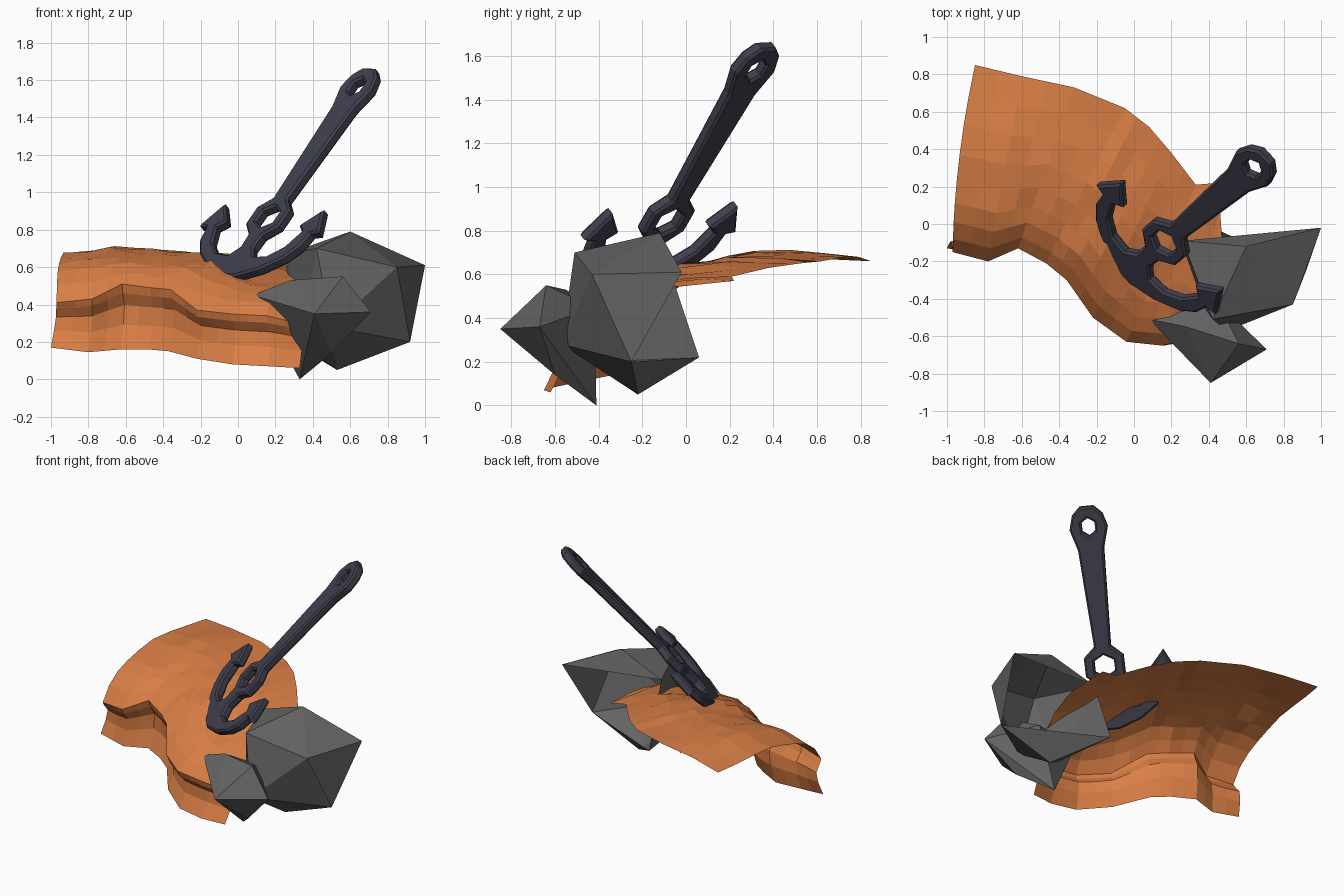
import bpy, bmesh, math, random
from mathutils import Vector, Matrix

if "Cube" in bpy.data.objects:
    bpy.data.objects.remove(bpy.data.objects["Cube"])

random.seed(4)


def material(name, rgb):
    m = bpy.data.materials.new(name)
    m.diffuse_color = (*rgb, 1)
    m.use_nodes = True
    m.node_tree.nodes["Principled BSDF"].inputs["Base Color"].default_value = m.diffuse_color
    return m


IRON = material("iron", (0.05, 0.05, 0.075))
STONE = material("stone", (0.125, 0.125, 0.125))
CLAY = material("orange", (0.70, 0.21, 0.06))


def add_mesh(name, bm, mat):
    me = bpy.data.meshes.new(name)
    bm.to_mesh(me)
    bm.free()
    me.materials.append(mat)
    ob = bpy.data.objects.new(name, me)
    bpy.context.collection.objects.link(ob)
    return ob


# Anchor: half outline in its own plane, mirrored, with two hexagonal holes
half = [(0.045, 1.065), (0.10, 1.01), (0.125, 0.92), (0.085, 0.78), (0.055, 0.13),
        (0.13, 0.06), (0.13, -0.06), (0.055, -0.13), (0.05, -0.22), (0.10, -0.28),
        (0.20, -0.27), (0.285, -0.20), (0.335, -0.09), (0.285, -0.05), (0.39, 0.07),
        (0.47, -0.09), (0.41, -0.10), (0.395, -0.19), (0.33, -0.28), (0.20, -0.37),
        (0.05, -0.425)]
outline = half + [(-x, y) for x, y in reversed(half)]


def hexagon(cy, rx, ry):
    return [(rx * math.sin(i * math.pi / 3), cy + ry * math.cos(i * math.pi / 3))
            for i in range(6)]


cu = bpy.data.curves.new("anchor", 'CURVE')
cu.dimensions = '2D'
cu.fill_mode = 'BOTH'
for loop in (outline, hexagon(0, 0.075, 0.075), hexagon(0.93, 0.05, 0.06)):
    sp = cu.splines.new('POLY')
    sp.points.add(len(loop) - 1)
    for p, (x, y) in zip(sp.points, loop):
        p.co = (x, y, 0, 1)
    sp.use_cyclic_u = True
cu.extrude = 0.018
cu.bevel_depth = 0.012
cu.bevel_resolution = 0
cu.offset = -0.012
cu.materials.append(IRON)
anchor = bpy.data.objects.new("anchor", cu)
bpy.context.collection.objects.link(anchor)
up = Vector((0.475, 0.40, 0.695)).normalized()
side = Vector((0.54, -0.57, -0.02))
side = (side - up * side.dot(up)).normalized()
rot = Matrix((side, up, side.cross(up))).transposed().to_4x4()
anchor.matrix_world = Matrix.Translation((0.172, -0.09, 0.855)) @ rot
bpy.context.view_layer.objects.active = anchor
anchor.select_set(True)
bpy.ops.object.convert(target='MESH')
bpy.context.object.name = "anchor"
for f in bpy.context.object.data.polygons:
    f.use_smooth = False


# Rocks: convex hulls over a few corners, optionally left open between two of them
def rock(name, pts, gap=None):
    bm = bmesh.new()
    for p in pts:
        bm.verts.new(p)
    bmesh.ops.convex_hull(bm, input=bm.verts[:])
    if gap:
        ends = [min(bm.verts, key=lambda v: (v.co - Vector(g)).length) for g in gap]
        bmesh.ops.delete(bm, geom=[f for f in bm.faces if all(e in f.verts[:] for e in ends)],
                         context='FACES')
    loose = [v for v in bm.verts if not v.link_faces]
    bmesh.ops.delete(bm, geom=loose, context='VERTS')
    return add_mesh(name, bm, STONE)


east, rear = (1.0, -0.02, 0.61), (0.25, 0.06, 0.22)
rock("large_rock", [(0.60, -0.12, 0.79), east, (0.92, -0.25, 0.20),
                    (0.85, -0.43, 0.60), (0.50, -0.57, 0.28), (0.42, -0.51, 0.70),
                    rear, (0.53, -0.22, 0.05), (0.26, -0.09, 0.67),
                    (0.33, -0.38, 0.20)], gap=(east, rear))
rock("small_rock", [(0.08, -0.51, 0.45), (0.41, -0.85, 0.35), (0.71, -0.67, 0.36),
                    (0.56, -0.64, 0.55), (0.33, -0.41, 0.0), (0.28, -0.55, 0.53),
                    (0.50, -0.60, 0.14), (0.45, -0.42, 0.45)])

# Draped sheet: columns of (back edge, front crest, bottom hem)
cols = [((-0.85, 0.85, 0.66), (-0.97, -0.15, 0.41), (-1.0, -0.13, 0.17)),
        ((-0.60, 0.79, 0.68), (-0.78, -0.20, 0.43), (-0.80, -0.16, 0.145)),
        ((-0.32, 0.73, 0.68), (-0.62, -0.13, 0.51), (-0.63, -0.12, 0.16)),
        ((-0.05, 0.62, 0.66), (-0.47, -0.21, 0.49), (-0.48, -0.20, 0.16)),
        ((0.08, 0.52, 0.65), (-0.36, -0.30, 0.48), (-0.37, -0.28, 0.15)),
        ((0.20, 0.38, 0.63), (-0.22, -0.50, 0.37), (-0.22, -0.48, 0.11)),
        ((0.33, 0.21, 0.59), (-0.04, -0.63, 0.35), (-0.03, -0.62, 0.08)),
        ((0.45, 0.22, 0.57), (0.15, -0.65, 0.34), (0.16, -0.65, 0.07)),
        ((0.47, -0.07, 0.54), (0.33, -0.61, 0.30), (0.33, -0.62, 0.06))]
cols = [[Vector(p) for p in c] for c in cols]
fine = []
for a, b in zip(cols, cols[1:]):
    fine += [a, [(p + q) / 2 for p, q in zip(a, b)]]
fine.append(cols[-1])

# (position, drop) on the top, then (position, tuck) on the front wall
top_rows = [(0, 0), (0.16, -0.05), (0.32, -0.1), (0.48, -0.08), (0.62, 0.02),
            (0.74, 0.15), (0.84, 0.34), (0.93, 0.64), (1, 1)]
wall_rows = [(0.14, 0.015), (0.32, 0.05), (0.62, 0.045), (1, 0)]
bm = bmesh.new()
grid = []
for i, (back, crest, hem) in enumerate(fine):
    inward = Vector((back.x - crest.x, back.y - crest.y, 0)).normalized()
    line = []
    sag = 1.7 * min(1, max(0, (i - 9) / 3))   # right end slopes down sooner
    for t, drop in top_rows:
        p = back.lerp(crest, t)
        p.z = back.z + (crest.z - back.z) * (drop + sag * t * t * (1 - t))
        if i == 0:
            p.x -= 0.1 * t * (1 - t)
        if 0 < t < 1:
            p.z += random.uniform(-0.01, 0.01)
        line.append(bm.verts.new(p))
    for t, tuck in wall_rows:
        p = crest.lerp(hem, t) + inward * (tuck + random.uniform(-0.008, 0.008) * (t < 1))
        line.append(bm.verts.new(p))
    grid.append(line)
for a, b in zip(grid, grid[1:]):
    for j in range(len(a) - 1):
        bm.faces.new((a[j], a[j + 1], b[j + 1], b[j]))
bmesh.ops.recalc_face_normals(bm, faces=bm.faces[:])
if sum(f.normal.z for f in bm.faces) < 0:
    bmesh.ops.reverse_faces(bm, faces=bm.faces[:])
add_mesh("draped_sheet", bm, CLAY)
